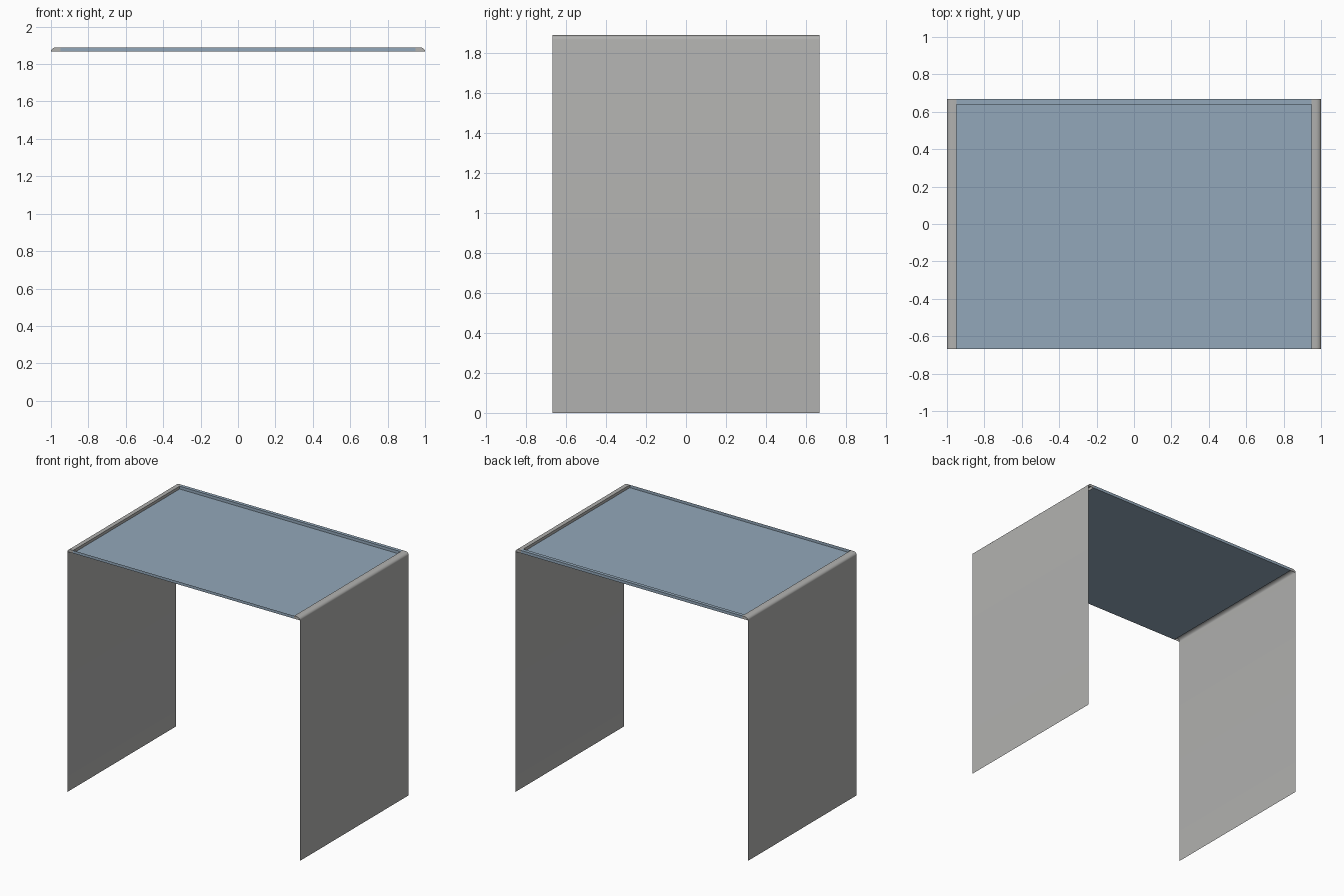
import bpy, bmesh, math

if "Cube" in bpy.data.objects:
    bpy.data.objects.remove(bpy.data.objects["Cube"])

Y, TOP, LOW = 0.667, 1.89, 1.868
IN = 0.95    # inner edge of the side rims
BACK = 0.64  # inner edge of the back rim


def material(name, colour):
    m = bpy.data.materials.new(name)
    m.diffuse_color = (*colour, 1)
    m.use_nodes = True
    m.node_tree.nodes["Principled BSDF"].inputs["Base Color"].default_value = m.diffuse_color
    return m


grey = material("warm grey", (0.44, 0.44, 0.43))
blue = material("dusty blue", (0.29, 0.39, 0.49))


def make(name, bm, mat, smooth=False):
    mesh = bpy.data.meshes.new(name)
    bm.to_mesh(mesh)
    bm.free()
    ob = bpy.data.objects.new(name, mesh)
    bpy.context.collection.objects.link(ob)
    mesh.materials.append(mat)
    if smooth:
        bpy.ops.object.select_all(action='DESELECT')
        ob.select_set(True)
        bpy.context.view_layer.objects.active = ob
        bpy.ops.object.shade_smooth_by_angle(angle=math.radians(35))
    return ob


def quad(bm, pts):
    bm.faces.new([bm.verts.new(p) for p in pts])


# Thin side sheets that curl over into the raised side rims
curl = [(1 - 0.03 * (1 - math.cos(a)), LOW + (TOP - LOW) * math.sin(a))
        for a in [i * math.pi / 12 for i in range(7)]]
rim = curl + [(IN, TOP), (IN, LOW)]
for label, s in (("left", -1), ("right", 1)):
    bm = bmesh.new()
    ends = [[bm.verts.new((s * x, y, z)) for x, z in rim] for y in (-Y, Y)]
    feet = [bm.verts.new((s, y, 0)) for y in (-Y, Y)]
    a, b = ends
    order = lambda f: f if s > 0 else f[::-1]
    bm.faces.new(order([feet[0], feet[1], b[0], a[0]]))
    for i in range(len(rim) - 1):
        bm.faces.new(order([a[i], b[i], b[i + 1], a[i + 1]]))
    bm.faces.new(order(a))
    bm.faces.new(order(b[::-1]))
    make(label + "_side_sheet", bm, grey, True)

# Recessed top panel
bm = bmesh.new()
quad(bm, [(-IN, -Y, LOW), (IN, -Y, LOW), (IN, Y, LOW), (-IN, Y, LOW)])
make("top_panel", bm, blue)

# Front lip
bm = bmesh.new()
quad(bm, [(-IN, -Y, LOW), (IN, -Y, LOW), (IN, -Y, TOP), (-IN, -Y, TOP)])
make("front_lip", bm, blue)

# Back rim, reaching over the side rims at the same height
bm = bmesh.new()
bmesh.ops.create_cube(bm, size=1)
for v in bm.verts:
    v.co = (v.co.x * 2 * IN, BACK if v.co.y < 0 else Y, LOW if v.co.z < 0 else TOP)
make("back_rim", bm, blue)
